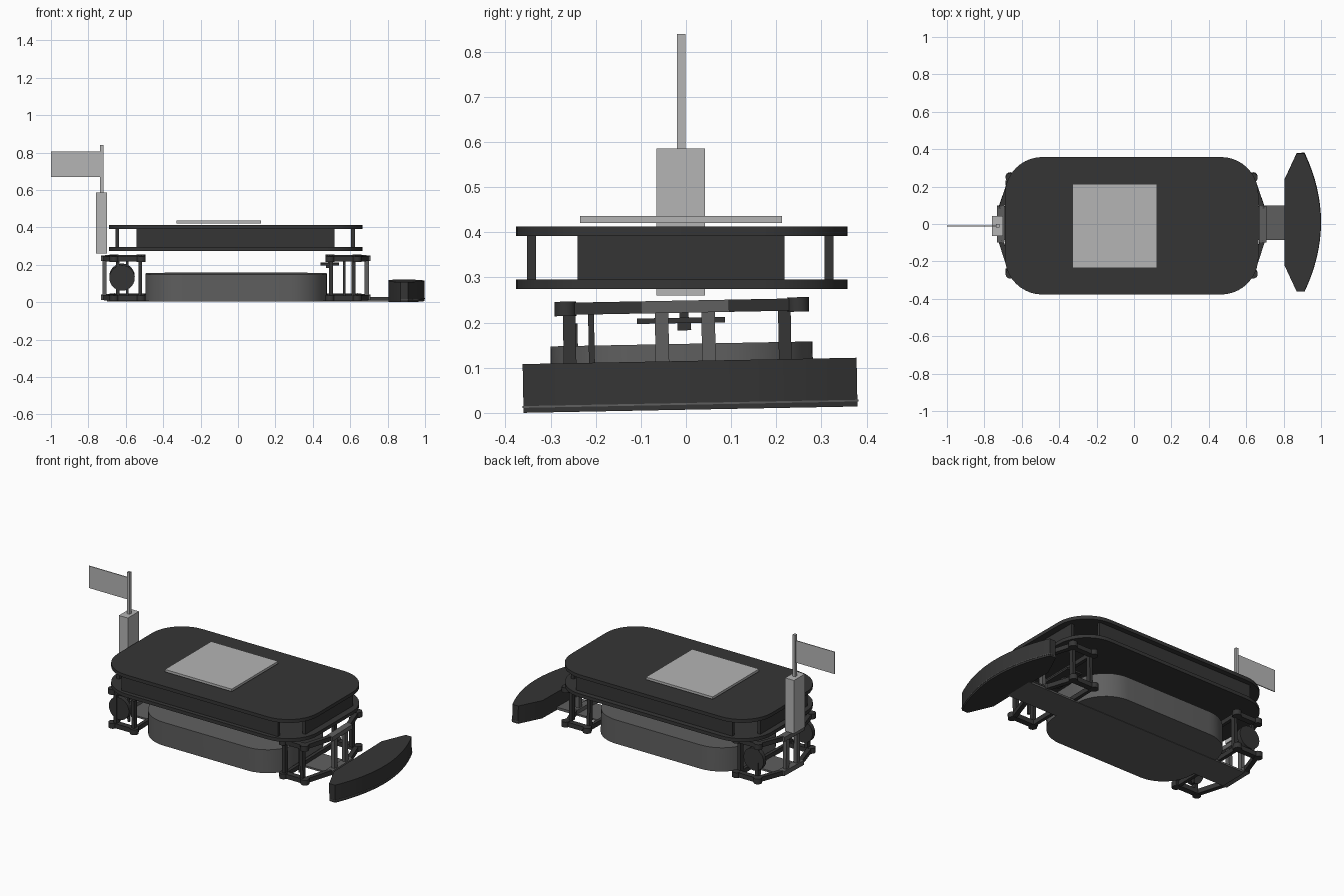
import bpy, bmesh, math
from mathutils import Matrix, Vector

old = bpy.data.objects.get("Cube")
if old:
    bpy.data.objects.remove(old, do_unlink=True)


def material(name, value):
    m = bpy.data.materials.new(name)
    m.use_nodes = True
    col = (value, value, value, 1)
    m.diffuse_color = col
    m.node_tree.nodes["Principled BSDF"].inputs["Base Color"].default_value = col
    return m


DARK = material("charcoal", 0.036)
MID = material("medium grey", 0.115)
LIGHT = material("light grey", 0.46)

# The lower chassis leans slightly to one side
TILT = Matrix.Translation((0, 0, 0.007)) @ Matrix.Rotation(0.019, 4, 'X')


def finish(name, bm, mat, tilt=False, smooth=False):
    bmesh.ops.recalc_face_normals(bm, faces=bm.faces)
    if tilt:
        bm.transform(TILT)
    me = bpy.data.meshes.new(name)
    bm.to_mesh(me)
    bm.free()
    me.materials.append(mat)
    ob = bpy.data.objects.new(name, me)
    bpy.context.collection.objects.link(ob)
    if smooth:
        bpy.ops.object.select_all(action='DESELECT')
        ob.select_set(True)
        bpy.context.view_layer.objects.active = ob
        bpy.ops.object.shade_smooth_by_angle(angle=math.radians(30))
    return ob


def box(name, x, y, z, mat, tilt=False):
    bm = bmesh.new()
    size = [b - a for a, b in (x, y, z)]
    mid = [(a + b) / 2 for a, b in (x, y, z)]
    bmesh.ops.create_cube(bm, size=1, matrix=Matrix.Translation(mid) @ Matrix.Diagonal((*size, 1)))
    return finish(name, bm, mat, tilt)


def beam(name, p, q, width, z, mat):
    """Flat bar between two plan points."""
    p, q = Vector(p), Vector(q)
    d = q - p
    c = (p + q) / 2
    bm = bmesh.new()
    bmesh.ops.create_cube(bm, size=1, matrix=Matrix.Translation((c.x, c.y, sum(z) / 2))
                          @ Matrix.Rotation(math.atan2(d.y, d.x), 4, 'Z')
                          @ Matrix.Diagonal((d.length, width, z[1] - z[0], 1)))
    return finish(name, bm, mat, True)


def cylinder(name, c, r, depth, axis, mat):
    bm = bmesh.new()
    turn = Matrix.Rotation(math.pi / 2, 4, 'X') if axis == 'Y' else Matrix()
    bmesh.ops.create_cone(bm, cap_ends=True, segments=24, radius1=r, radius2=r, depth=depth,
                          matrix=Matrix.Translation(c) @ turn)
    return finish(name, bm, mat, True, True)


def slab(name, outline, z, mat, tilt=False):
    bm = bmesh.new()
    f = bm.faces.new([bm.verts.new((x, y, z[0])) for x, y in outline])
    up = bmesh.ops.extrude_face_region(bm, geom=[f])
    bmesh.ops.translate(bm, verts=[v for v in up["geom"] if isinstance(v, bmesh.types.BMVert)],
                        vec=(0, 0, z[1] - z[0]))
    return finish(name, bm, mat, tilt, True)


def rounded(x, y, rx, ry, n=10):
    pts = []
    corners = ((x[1] - rx, y[1] - ry), (x[0] + rx, y[1] - ry),
               (x[0] + rx, y[0] + ry), (x[1] - rx, y[0] + ry))
    for k, (cx, cy) in enumerate(corners):
        for i in range(n + 1):
            a = (k + i / n) * math.pi / 2
            pts.append((cx + rx * math.cos(a), cy + ry * math.sin(a)))
    return pts


# Upper deck: two rounded plates with four wall panels and open corners
deck = rounded((-0.69, 0.665), (-0.377, 0.358), 0.2, 0.2)
slab("deck_lower_plate", deck, (0.275, 0.296), DARK)
slab("deck_upper_plate", deck, (0.392, 0.413), DARK)
GAP = (0.296, 0.392)
for name, y in (("front", -0.342), ("back", 0.317)):
    box(f"deck_{name}_panel", (-0.543, 0.516), (y - 0.01, y + 0.01), GAP, DARK)
for name, x in (("right", -0.645), ("left", 0.615)):
    box(f"deck_{name}_panel", (x - 0.01, x + 0.01), (-0.24, 0.218), GAP, DARK)

# Pad on top, flag with its pole and socket
box("top_pad", (-0.33, 0.122), (-0.235, 0.213), (0.421, 0.436), LIGHT)
box("flag_socket", (-0.76, -0.70), (-0.065, 0.042), (0.26, 0.586), LIGHT)
box("flag_pole", (-0.738, -0.72), (-0.02, -0.001), (0.586, 0.84), LIGHT)
box("flag", (-1.0, -0.738), (-0.013, -0.008), (0.67, 0.805), LIGHT)

# Lower tray and its thin base plate
slab("lower_tray", rounded((-0.495, 0.475), (-0.298, 0.283), 0.2, 0.2), (0.002, 0.146), MID, True)
box("base_plate", (-0.70, 0.82), (-0.085, 0.095), (0.0, 0.011), MID, True)
box("bumper_bracket", (0.70, 0.82), (-0.075, 0.1), (0.011, 0.018), MID, True)


# Curved bumper
def bumper_outline(grow=0):
    arc = []
    for i in range(17):
        t = i / 8 - 1
        arc.append((0.998 + grow - 0.088 * t * t, 0.01 + (0.37 + grow) * t))
    inner = [(0.87, 0.38), (0.805, 0.24), (0.805, -0.22), (0.87, -0.36)]
    return arc + inner


slab("bumper", bumper_outline(), (0.0, 0.108), DARK, True)
slab("bumper_trim", bumper_outline(0.002), (0.011, 0.015), MID, True)

# Support frames at both ends
TOP, LOW = (0.215, 0.242), (0.006, 0.034)
MIDX = -0.0125
for end, s in (("left", 1), ("right", -1)):
    def X(d):
        return MIDX + s * d

    for level, z in (("upper", TOP), ("lower", LOW)):
        beam(f"{end}_{level}_end_bar", (X(0.70), -0.095), (X(0.70), 0.1), 0.04, z, MID)
        for side, y in (("front", -0.255), ("back", 0.245)):
            sy = math.copysign(1, y)
            tag = f"{end}_{side}_{level}"
            beam(f"{tag}_arm", (X(0.70), sy * 0.085), (X(0.645), y), 0.026, z, DARK)
            beam(f"{tag}_rail", (X(0.49), y), (X(0.65), y), 0.034, z, DARK)
            for d in (0.505, 0.65):
                cylinder(f"{tag}_pad", (X(d), y + sy * 0.008, sum(z) / 2), 0.024, 0.032, 'Z', DARK)
            beam(f"{tag}_inner_bar", (X(0.51), 0), (X(0.51), y), 0.02, z, DARK)

    for side, y in (("front", -0.05), ("back", 0.053)):
        box(f"{end}_{side}_end_post", sorted((X(0.69), X(0.712))), (y - 0.015, y + 0.015),
            (LOW[1], TOP[0]), MID, True)
    for side, y in (("front", -0.255), ("back", 0.222)):
        for d in (0.51, 0.63):
            box(f"{end}_{side}_corner_post", (X(d) - 0.01, X(d) + 0.01), (y - 0.014, y + 0.014),
                (LOW[1], TOP[0]), DARK, True)
    box(f"{end}_slim_post", (X(0.58) - 0.007, X(0.58) + 0.007), (-0.213, -0.2),
        (LOW[1], TOP[0]), DARK, True)

# Round discs hung in the right-hand frame
for side, y in (("front", -0.25), ("back", 0.222)):
    cylinder(f"{side}_disc", (-0.62, y, 0.128), 0.068, 0.026, 'Y', DARK)

# Small sensor shelf
box("sensor_shelf", (0.44, 0.54), (-0.105, 0.09), (0.192, 0.204), DARK, True)
box("sensor_block", (0.47, 0.50), (-0.015, 0.015), (0.176, 0.192), DARK, True)
box("sensor_stem", (0.48, 0.50), (-0.01, 0.01), (0.204, 0.22), DARK, True)
